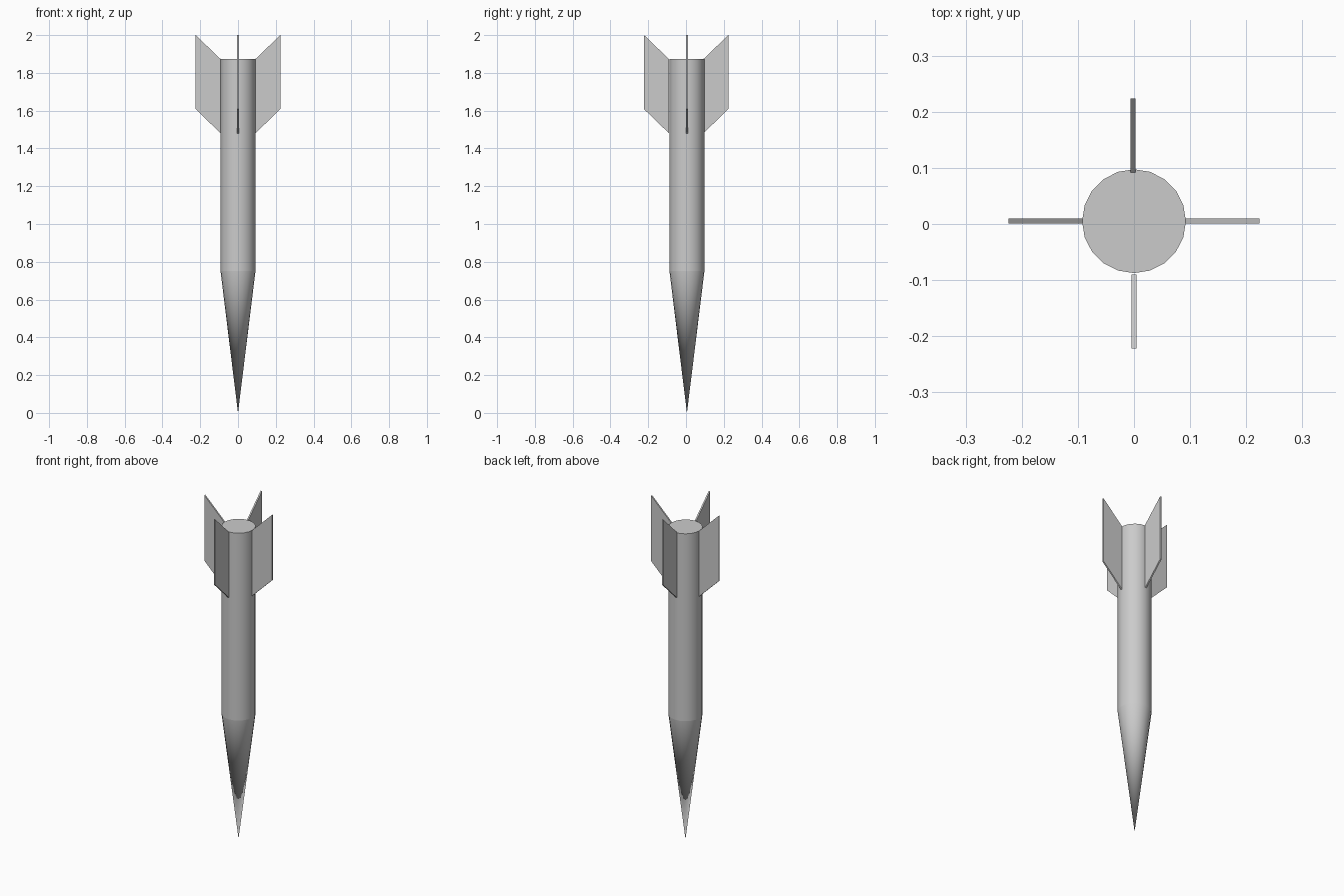
import bpy, bmesh
from math import pi, radians
from mathutils import Matrix, Vector

if "Cube" in bpy.data.objects:
    bpy.data.objects.remove(bpy.data.objects["Cube"])

SIDES = 20
RADIUS = 0.0925
AXIS = Vector((0, 0.005, 0))      # the body sits slightly off centre
JOINT, TOP = 0.75, 1.873


def finish(name, bm, smooth=False):
    bmesh.ops.recalc_face_normals(bm, faces=bm.faces)
    mesh = bpy.data.meshes.new(name)
    bm.to_mesh(mesh)
    bm.free()
    obj = bpy.data.objects.new(name, mesh)
    bpy.context.collection.objects.link(obj)
    if smooth:
        bpy.ops.object.select_all(action='DESELECT')
        obj.select_set(True)
        bpy.context.view_layer.objects.active = obj
        bpy.ops.object.shade_smooth_by_angle(angle=radians(30))
    return obj


def ring(bm, z):
    return bmesh.ops.create_circle(
        bm, segments=SIDES, radius=RADIUS,
        matrix=Matrix.Translation(AXIS + Vector((0, 0, z))))["verts"]


# Body tube, closed at the tail
bm = bmesh.new()
low, high = ring(bm, JOINT), ring(bm, TOP)
for i in range(SIDES):
    j = (i + 1) % SIDES
    bm.faces.new((low[i], low[j], high[j], high[i]))
bm.faces.new(high)
finish("body", bm, smooth=True)

# Nose cone pointing down, sharing one tip vertex
bm = bmesh.new()
base = ring(bm, JOINT)
tip = bm.verts.new(AXIS)
for i in range(SIDES):
    bm.faces.new((base[(i + 1) % SIDES], base[i], tip))
finish("nose_cone", bm, smooth=True)

# Four swept tail fins: angle, and centre offset of each fin
PROFILE = [(0.092, 1.48), (0.224, 1.608), (0.224, 2.0), (0.092, TOP)]
THICK = 0.009
FINS = [("fin_right", 0, (0, 0.005)), ("fin_back", 1, (-0.002, 0)),
        ("fin_left", 2, (0, 0.005)), ("fin_front", 3, (0, 0.002))]
for name, turn, (ox, oy) in FINS:
    bm = bmesh.new()
    face = bm.faces.new([bm.verts.new((r, -THICK / 2, z)) for r, z in PROFILE])
    new = bmesh.ops.extrude_face_region(bm, geom=[face])["geom"]
    bmesh.ops.translate(bm, vec=(0, THICK, 0),
                        verts=[v for v in new if isinstance(v, bmesh.types.BMVert)])
    bmesh.ops.transform(bm, verts=bm.verts, matrix=Matrix.Translation((ox, oy, 0))
                        @ Matrix.Rotation(turn * pi / 2, 4, 'Z'))
    finish(name, bm)
